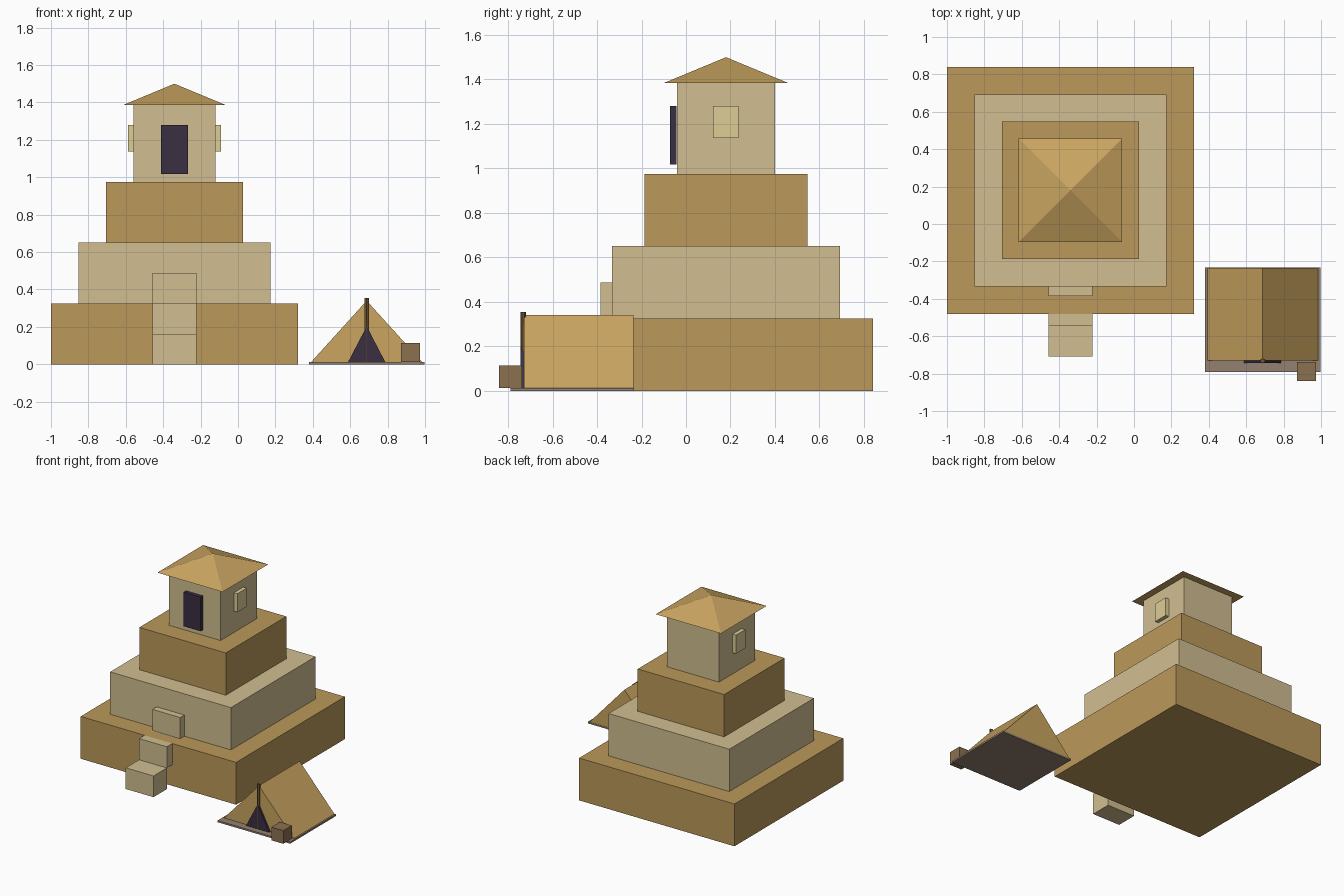
import bpy, bmesh, math

if "Cube" in bpy.data.objects:
    bpy.data.objects.remove(bpy.data.objects["Cube"])


def material(name, rgb):
    # sRGB 0-255 to linear colour
    m = bpy.data.materials.new(name)
    m.diffuse_color = [(c / 255) ** 2.2 for c in rgb] + [1]
    m.use_nodes = True
    m.node_tree.nodes["Principled BSDF"].inputs["Base Color"].default_value = m.diffuse_color
    return m


GOLD = material("gold_stone", (186, 151, 90))
SAND = material("pale_stone", (208, 189, 144))
ROOF = material("canvas", (200, 163, 96))
DARK = material("dark_opening", (60, 50, 68))
GLOW = material("window_glow", (221, 204, 148))
WOOD = material("wood", (138, 112, 82))
MAT = material("ground_cloth", (146, 128, 112))
POLE = material("pole_wood", (110, 84, 56))


def finish(name, bm, mat):
    bmesh.ops.recalc_face_normals(bm, faces=bm.faces)
    me = bpy.data.meshes.new(name)
    bm.to_mesh(me)
    bm.free()
    me.materials.append(mat)
    ob = bpy.data.objects.new(name, me)
    bpy.context.collection.objects.link(ob)
    return ob


def box(name, x, y, z, mat):
    bm = bmesh.new()
    bmesh.ops.create_cube(bm, size=1)
    for v in bm.verts:
        v.co = [r[0] if c < 0 else r[1] for c, r in zip(v.co, (x, y, z))]
    return finish(name, bm, mat)


def cone(name, centre, r1, r2, z0, z1, sides, mat, turn=0.0):
    bm = bmesh.new()
    bmesh.ops.create_cone(bm, cap_ends=True, segments=sides,
                          radius1=r1, radius2=r2, depth=z1 - z0)
    bmesh.ops.remove_doubles(bm, verts=bm.verts, dist=1e-5)
    ob = finish(name, bm, mat)
    ob.location = (*centre, (z0 + z1) / 2)
    ob.rotation_euler.z = turn
    return ob


def prism(name, x, y, z, mat):
    # triangular cross-section in xz, extruded along y
    bm = bmesh.new()
    profile = [(x[0], z[0]), (x[1], z[0]), ((x[0] + x[1]) / 2, z[1])]
    face = bm.faces.new([bm.verts.new((px, y[0], pz)) for px, pz in profile])
    ext = bmesh.ops.extrude_face_region(bm, geom=[face])["geom"]
    verts = [g for g in ext if isinstance(g, bmesh.types.BMVert)]
    bmesh.ops.translate(bm, verts=verts, vec=(0, y[1] - y[0], 0))
    return finish(name, bm, mat)


CX, CY = -0.34, 0.18


def around(half):
    return (CX - half, CX + half), (CY - half, CY + half)


# stepped pyramid tiers
H = 0.325
for i, (half, mat) in enumerate([(0.66, GOLD), (0.513, SAND), (0.367, GOLD)]):
    box(f"tier_{i + 1}", *around(half), (i * H, (i + 1) * H), mat)

# shrine, its roof, door and side windows
box("shrine", *around(0.22), (3 * H, 1.387), SAND)
cone("shrine_roof", (CX, CY), 0.277 * math.sqrt(2), 0, 1.385, 1.5, 4, ROOF, math.pi / 4)
box("shrine_door", (CX - 0.072, CX + 0.072), (-0.071, -0.042), (1.018, 1.28), DARK)
for name, s in (("left", -1), ("right", 1)):
    xs = sorted((CX + s * 0.215, CX + s * 0.249))
    box(f"{name}_window", xs, (0.122, 0.236), (1.137, 1.28), GLOW)

# front stairs
for i in range(3):
    y = -0.708 + i * 0.162
    box(f"stair_{i + 1}", (CX - 0.118, CX + 0.118), (y, y + 0.162),
        (i * 0.1625, (i + 1) * 0.1625), SAND)

# tent camp
box("ground_cloth", (0.38, 0.996), (-0.79, -0.233), (0, 0.013), MAT)
prism("tent", (0.392, 0.984), (-0.729, -0.235), (0.013, 0.34), ROOF)
prism("tent_opening", (0.589, 0.787), (-0.744, -0.722), (0.013, 0.203), DARK)
cone("tent_pole", (0.688, -0.732), 0.013, 0.013, 0.013, 0.354, 6, POLE)
box("crate", (0.871, 0.973), (-0.84, -0.737), (0.012, 0.113), WOOD)
